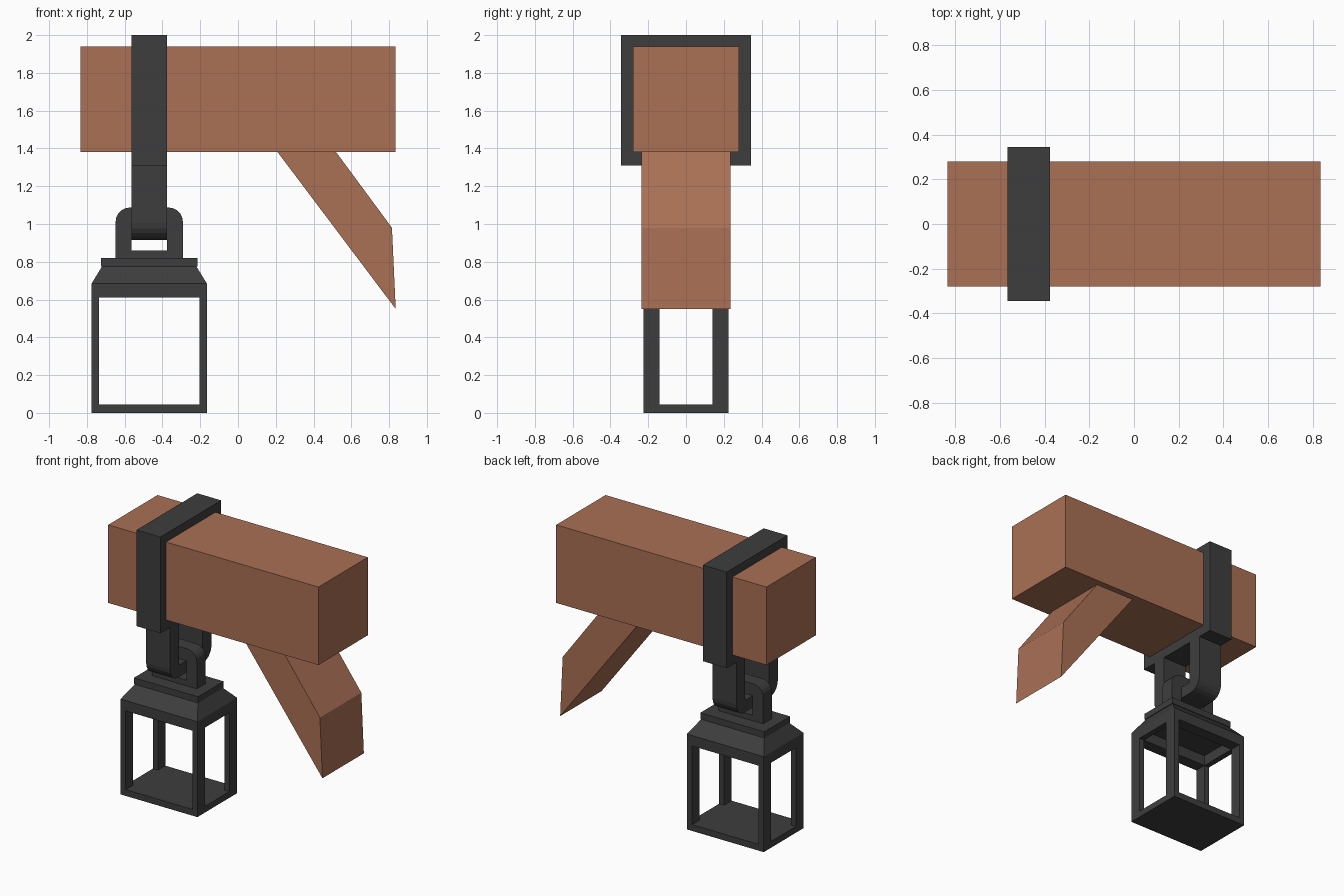
import bpy, bmesh, math
from mathutils import Vector

if "Cube" in bpy.data.objects:
    bpy.data.objects.remove(bpy.data.objects["Cube"])


def material(name, rgb):
    m = bpy.data.materials.new(name)
    m.diffuse_color = (*rgb, 1)
    m.use_nodes = True
    m.node_tree.nodes["Principled BSDF"].inputs["Base Color"].default_value = m.diffuse_color
    return m


WOOD = material("brown wood", (0.40, 0.16, 0.09))
IRON = material("dark iron", (0.048, 0.048, 0.048))
CX = -0.47  # centre of the hanging lantern


def finish(bm, name, mat):
    bmesh.ops.recalc_face_normals(bm, faces=bm.faces)
    me = bpy.data.meshes.new(name)
    bm.to_mesh(me)
    bm.free()
    me.materials.append(mat)
    ob = bpy.data.objects.new(name, me)
    bpy.context.collection.objects.link(ob)
    return ob


def frustum(name, mat, cx, z0, z1, lower, upper=None):
    """Box between two heights, given as half sizes; upper may taper."""
    upper = upper or lower
    bm = bmesh.new()
    rings = [[bm.verts.new((cx + sx * h[0], sy * h[1], z))
              for sx, sy in ((-1, -1), (1, -1), (1, 1), (-1, 1))]
             for h, z in ((lower, z0), (upper, z1))]
    bm.faces.new(rings[0])
    bm.faces.new(rings[1])
    for i in range(4):
        j = (i + 1) % 4
        bm.faces.new((rings[0][i], rings[0][j], rings[1][j], rings[1][i]))
    return finish(bm, name, mat)


def loop(name, outer, inner, half, place):
    """Extruded closed band between two matching outlines (u, z)."""
    bm = bmesh.new()
    rings = [[bm.verts.new(place(u, z, w)) for u, z in o]
             for o, w in ((outer, -half), (outer, half), (inner, half), (inner, -half))]
    n = len(outer)
    for k in range(4):
        a, b = rings[k], rings[(k + 1) % 4]
        for i in range(n):
            j = (i + 1) % n
            bm.faces.new((a[i], a[j], b[j], b[i]))
    return finish(bm, name, IRON)


def outline(hw, z_flat, z_round, r, steps=5):
    """Rectangle with the two corners at z_round rounded by r."""
    s = 1 if z_round > z_flat else -1
    pts = [(hw, z_flat)]
    for k in range(steps + 1):
        a = math.pi / 2 * k / steps
        pts.append((hw - r + r * math.cos(a), z_round + s * (r * math.sin(a) - r)))
    return pts + [(-u, z) for u, z in reversed(pts)]


def along_y(u, z, w):
    return (CX + w, u, z)


def along_x(u, z, w):
    return (CX + u, w, z)


# Beam
frustum("beam", WOOD, 0, 1.38, 1.94, (0.835, 0.28))

# Slanted brace
bm = bmesh.new()
face = bm.faces.new([bm.verts.new((x, -0.235, z)) for x, z in
                     ((0.21, 1.38), (0.52, 1.38), (0.815, 0.98), (0.835, 0.55))])
ext = bmesh.ops.extrude_face_region(bm, geom=[face])
bmesh.ops.translate(bm, vec=Vector((0, 0.47, 0)),
                    verts=[v for v in ext["geom"] if isinstance(v, bmesh.types.BMVert)])
finish(bm, "brace", WOOD)

# Strap round the beam
rect = lambda h, a, b: [(h, a), (h, b), (-h, b), (-h, a)]
loop("strap", rect(0.345, 1.31, 2.0), rect(0.28, 1.38, 1.94), 0.095, along_y)

# Two interlocking links
loop("upper_link", outline(0.235, 1.32, 0.915, 0.09),
     outline(0.135, 1.31, 1.0, 0.01), 0.095, along_y)
loop("lower_link", outline(0.178, 0.815, 1.087, 0.075),
     outline(0.095, 0.86, 1.0, 0.01), 0.05, along_x)

# Lantern: base, corner posts, top ring, roof and collar
frustum("lantern_base", IRON, CX, 0, 0.045, (0.305, 0.225))
for sx in (-1, 1):
    bm = bmesh.new()
    for sy in (-1, 1):
        vs = bmesh.ops.create_cube(bm, size=1)["verts"]
        for v in vs:
            v.co = (CX + sx * 0.285 + v.co.x * 0.04,
                    sy * 0.1825 + v.co.y * 0.085, 0.3275 + v.co.z * 0.565)
    finish(bm, "lantern_posts_" + ("left" if sx < 0 else "right"), IRON)
bm = bmesh.new()
for size, cx, cy in (((0.61, 0.085), 0, 0.1825), ((0.61, 0.085), 0, -0.1825),
                     ((0.04, 0.28), 0.285, 0), ((0.04, 0.28), -0.285, 0)):
    for v in bmesh.ops.create_cube(bm, size=1)["verts"]:
        v.co = (CX + cx + v.co.x * size[0], cy + v.co.y * size[1], 0.6475 + v.co.z * 0.075)
finish(bm, "lantern_top_ring", IRON)
frustum("lantern_roof", IRON, CX, 0.685, 0.775, (0.305, 0.225), (0.25, 0.14))
frustum("lantern_collar", IRON, CX, 0.775, 0.82, (0.255, 0.145))
